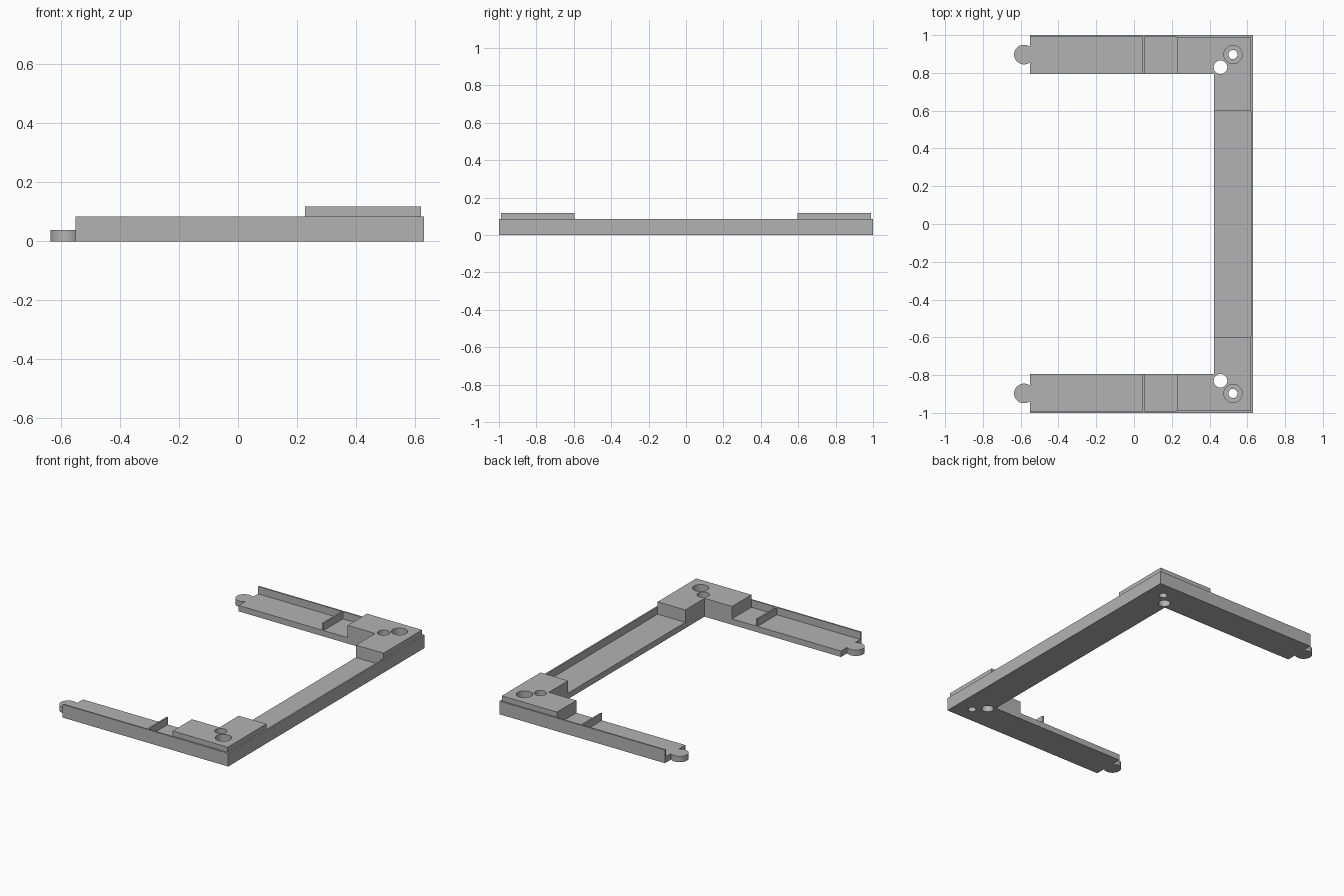
import bpy, bmesh
from math import cos, sin, acos, pi
from mathutils import Vector

cube = bpy.data.objects.get("Cube")
if cube:
    bpy.data.objects.remove(cube, do_unlink=True)

grey = bpy.data.materials.new("plain grey")
grey.use_nodes = True
COLOUR = (0.45, 0.45, 0.45, 1)
grey.diffuse_color = COLOUR
grey.node_tree.nodes["Principled BSDF"].inputs["Base Color"].default_value = COLOUR

# Main measurements
LEFT, RIGHT, BACK = -0.55, 0.63, 1.0
RAIL_X, ARM_Y = 0.423, 0.793
FLOOR, RIM, TOP = 0.038, 0.085, 0.118
WALL = 0.01
TAB, TAB_R = Vector((-0.583, 0.897)), 0.052
PEG = (0.458, 0.83)
SCREW = (0.524, 0.897)


def prism(name, outline, low, high):
    """Extrude a flat outline between two heights."""
    bm = bmesh.new()
    face = bm.faces.new([bm.verts.new((x, y, low)) for x, y in outline])
    top = bmesh.ops.extrude_face_region(bm, geom=[face])["geom"]
    verts = [v for v in top if isinstance(v, bmesh.types.BMVert)]
    bmesh.ops.translate(bm, verts=verts, vec=(0, 0, high - low))
    bmesh.ops.recalc_face_normals(bm, faces=bm.faces)
    mesh = bpy.data.meshes.new(name)
    bm.to_mesh(mesh)
    bm.free()
    mesh.materials.append(grey)
    obj = bpy.data.objects.new(name, mesh)
    bpy.context.collection.objects.link(obj)
    return obj


def rectangle(x0, x1, y0, y1):
    return [(x0, y0), (x1, y0), (x1, y1), (x0, y1)]


def circle(centre, radius, n=48):
    return [(centre[0] + radius * cos(2 * pi * i / n),
             centre[1] + radius * sin(2 * pi * i / n)) for i in range(n)]


def flip(outline, side):
    return [(x, y * side) for x, y in outline]


def cut(obj, outline, low, high):
    """Subtract a prism and discard the cutter."""
    cutter = prism("cutter", outline, low, high)
    cutter.hide_render = True
    mod = obj.modifiers.new("cut", "BOOLEAN")
    mod.operation, mod.solver, mod.object = "DIFFERENCE", "EXACT", cutter
    bpy.ops.object.select_all(action="DESELECT")
    bpy.context.view_layer.objects.active = obj
    obj.select_set(True)
    bpy.ops.object.modifier_apply(modifier=mod.name)
    bpy.data.objects.remove(cutter, do_unlink=True)


def smooth(obj):
    bpy.ops.object.select_all(action="DESELECT")
    bpy.context.view_layer.objects.active = obj
    obj.select_set(True)
    bpy.ops.object.shade_smooth_by_angle()


# Frame outline: one half with its rounded connector tab, then its mirror
start = acos((LEFT - TAB.x) / TAB_R)
arc = [tuple(TAB + TAB_R * Vector((cos(a), sin(a))))
       for a in (start + (2 * pi - 2 * start) * i / 28 for i in range(29))]
half = [(RIGHT, BACK), (LEFT, BACK)] + arc + [(LEFT, ARM_Y), (RAIL_X, ARM_Y)]
frame = prism("channel_frame", half + flip(half, -1)[::-1], 0, RIM)

# Hollow the frame, leaving a thin rim on the outer sides
cut(frame, rectangle(-0.7, RIGHT - WALL, WALL - BACK, BACK - WALL), FLOOR, 0.2)

for side, label in ((1, "back"), (-1, "front")):
    # Through holes in the floor
    cut(frame, flip(circle(PEG, 0.036), side), -0.1, 0.2)
    cut(frame, flip(circle(SCREW, 0.024), side), -0.1, 0.2)

    # L-shaped corner block with a peg hole and a wide screw recess
    x0, x1, y0, y1 = 0.227, RIGHT - WALL, 0.597, BACK - WALL
    corner = [(x0, y1), (x0, ARM_Y), (RAIL_X, ARM_Y),
              (RAIL_X, y0), (x1, y0), (x1, y1)]
    block = prism(label + "_corner_block", flip(corner, side), FLOOR, TOP)
    cut(block, flip(circle(PEG, 0.036), side), -0.1, 0.2)
    cut(block, flip(circle(SCREW, 0.048), side), -0.1, 0.2)
    smooth(block)

    # Thin divider across the arm channel
    prism(label + "_divider",
          flip(rectangle(0.045, 0.055, ARM_Y, BACK - WALL), side), FLOOR, RIM)

smooth(frame)
